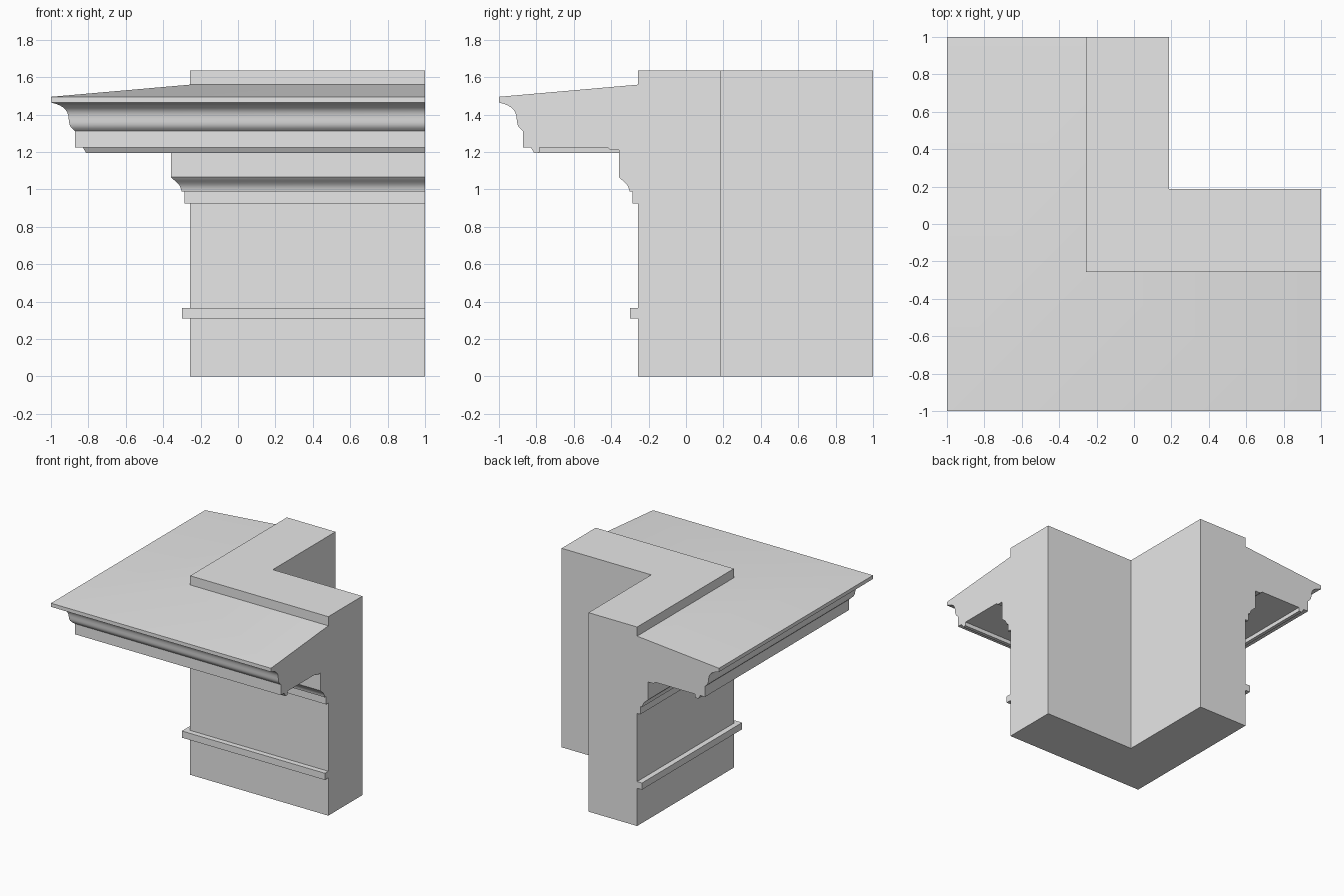
import bpy
import bmesh
import math
from mathutils import Vector
from mathutils.geometry import interpolate_bezier

cube = bpy.data.objects.get("Cube")
if cube:
    bpy.data.objects.remove(cube, do_unlink=True)

WALL = 0.256      # outer wall face, measured outwards from the centre
INNER = -0.186    # inner wall face
END = 1.0         # where both arms are cut off
TOP = 1.635

plaster = bpy.data.materials.new("grey_plaster")
plaster.use_nodes = True
colour = (0.8, 0.8, 0.8, 1)
plaster.diffuse_color = colour
plaster.node_tree.nodes["Principled BSDF"].inputs["Base Color"].default_value = colour


def curve(a, b, c, d, steps=8):
    """Sampled moulding curve as (outward, height) pairs."""
    pts = interpolate_bezier(*[Vector((*p, 0)) for p in (a, b, c, d)], steps)
    return [(p.x, p.y) for p in pts]


def sweep_corner(name, profile):
    """Sweep a closed profile around the mitred corner and cap both ends."""
    bm = bmesh.new()
    rings = []
    for place in (lambda p: (END, -p), lambda p: (-p, -p), lambda p: (-p, END)):
        rings.append([bm.verts.new((*place(p), z)) for p, z in profile])
    count = len(profile)
    for ring, following in zip(rings, rings[1:]):
        for i in range(count):
            j = (i + 1) % count
            bm.faces.new((ring[i], ring[j], following[j], following[i]))
    bm.faces.new(rings[0])
    bm.faces.new(rings[-1])
    bmesh.ops.recalc_face_normals(bm, faces=bm.faces)
    mesh = bpy.data.meshes.new(name)
    bm.to_mesh(mesh)
    bm.free()
    mesh.materials.append(plaster)
    obj = bpy.data.objects.new(name, mesh)
    bpy.context.collection.objects.link(obj)
    return obj


# Wall foot and projecting string course
base = [(INNER, 0), (WALL, 0), (WALL, 0.31), (0.3, 0.31), (0.3, 0.365), (WALL, 0.365)]

# Bed moulding below the overhang
bed = [(WALL, 0.925), (0.285, 0.925), (0.285, 0.99), (0.302, 0.99)]
bed += curve((0.304, 1.0), (0.312, 1.035), (0.342, 1.045), (0.357, 1.065))

# Soffit with its drip edge
soffit = [(0.357, 1.21), (0.403, 1.21), (0.422, 1.225), (0.783, 1.225),
          (0.785, 1.195), (0.812, 1.195), (0.83, 1.225), (0.872, 1.225)]

# Crown moulding: ogee rising to the thin outer lip
crown = [(0.872, 1.305)]
crown += curve((0.872, 1.312), (0.89, 1.328), (0.903, 1.335), (0.905, 1.375))
crown += curve((0.905, 1.375), (0.908, 1.425), (0.93, 1.447), (1.0, 1.465))[1:]

# Sloping weathering and parapet
roof = [(1.0, 1.495), (WALL, 1.56), (WALL, TOP), (INNER, TOP)]

cornice = sweep_corner("corner_cornice_wall", base + bed + soffit + crown + roof)

# Smooth the mouldings, keep the arrises sharp
bpy.ops.object.select_all(action='DESELECT')
cornice.select_set(True)
bpy.context.view_layer.objects.active = cornice
bpy.ops.object.shade_smooth_by_angle(angle=math.radians(25))
